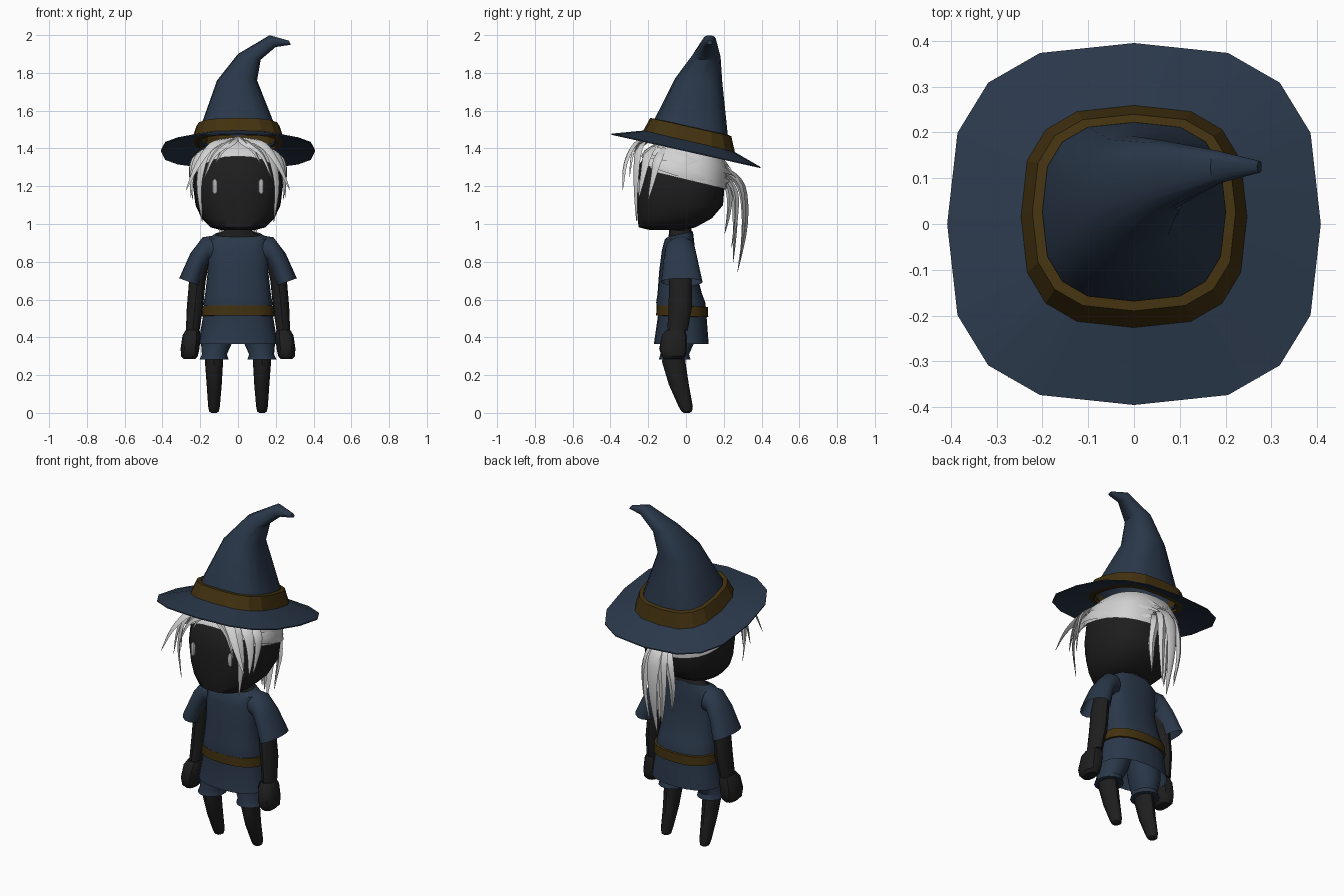
import bpy, bmesh, math
from mathutils import Vector, Euler


def material(name, rgb):
    m = bpy.data.materials.new(name)
    m.diffuse_color = (*rgb, 1)
    return m


NAVY = material("navy_cloth", (0.023, 0.039, 0.068))
BROWN = material("brown_leather", (0.055, 0.031, 0.005))
SKIN = material("dark_skin", (0.013, 0.013, 0.013))
HAIR = material("silver_hair", (0.64, 0.64, 0.64))
EYE = material("eye_grey", (0.45, 0.45, 0.45))


def finish(name, bm, mat, angle=35):
    bmesh.ops.recalc_face_normals(bm, faces=bm.faces)
    me = bpy.data.meshes.new(name)
    bm.to_mesh(me)
    bm.free()
    me.materials.append(mat)
    ob = bpy.data.objects.new(name, me)
    bpy.context.collection.objects.link(ob)
    bpy.ops.object.select_all(action='DESELECT')
    ob.select_set(True)
    bpy.context.view_layer.objects.active = ob
    bpy.ops.object.shade_smooth_by_angle(angle=math.radians(angle))
    return ob


def skin_rings(rings, caps=(True, True), closed=False):
    """Bridge lists of points into a tube."""
    bm = bmesh.new()
    rows = [[bm.verts.new(p) for p in r] for r in rings]
    n = len(rows[0])
    pairs = list(zip(rows, rows[1:])) + ([(rows[-1], rows[0])] if closed else [])
    for a, b in pairs:
        for i in range(n):
            bm.faces.new((a[i], a[(i + 1) % n], b[(i + 1) % n], b[i]))
    if caps[0]:
        bm.faces.new(rows[0])
    if caps[1]:
        bm.faces.new(rows[-1])
    return bm


def ring(x, y, z, rx, ry, ax=0, ay=0, p=2.0, n=16, side=1):
    """Superellipse section, tilted by ax and ay degrees."""
    rot = Euler((math.radians(ax), math.radians(ay), 0)).to_matrix()
    pts = []
    for i in range(n):
        c, s = math.cos(2 * math.pi * i / n), math.sin(2 * math.pi * i / n)
        v = rot @ Vector((rx * math.copysign(abs(c) ** (2 / p), c),
                          ry * math.copysign(abs(s) ** (2 / p), s), 0))
        pts.append(Vector(((v.x + x) * side, v.y + y, v.z + z)))
    return pts


def loft(name, mat, secs, p=2.0, n=16, side=1, caps=(True, True), closed=False, angle=35):
    """Tube through sections; an eighth section value overrides the squareness p."""
    rings = [ring(*s[:7], p=s[7] if len(s) > 7 else p, n=n, side=side) for s in secs]
    return finish(name, skin_rings(rings, caps, closed), mat, angle)


CENTRE = Vector((0, -0.03, 1.22))


def strand(name, pts, w, th=0.016, side=1, centre=CENTRE):
    """Flat tapered lock of hair along a smooth path."""
    P = [Vector((q[0] * side, q[1], q[2])) for q in pts]
    E = [2 * P[0] - P[1]] + P + [2 * P[-1] - P[-2]]
    path = []
    for i in range(1, len(E) - 2):
        a, b, c, d = E[i - 1:i + 3]
        for k in range(4):
            t = k / 4
            path.append(0.5 * (2 * b + (c - a) * t + (2 * a - 5 * b + 4 * c - d) * t * t
                               + (3 * b - a - 3 * c + d) * t ** 3))
    path.append(P[-1])
    rings, last = [], len(path) - 1
    for i, q in enumerate(path):
        u = i / last
        t = (path[min(i + 1, last)] - path[max(i - 1, 0)]).normalized()
        out = q - centre
        out = (out - t * out.dot(t)).normalized()
        b = t.cross(out)
        k = min(1, 0.5 + 1.5 * u) * max(0.03, (1 - u) ** 0.65)
        rings.append([q + b * w * k, q + out * th * k, q - b * w * k, q - out * th * k])
    return finish(name, skin_rings(rings), HAIR, 50)


# Hat: brim, band and bent cone
T = -12.6
loft("hat_brim", NAVY, [(0, 0.01, 1.455, 0.2, 0.2, T), (0, 0, 1.39, 0.408, 0.405, T),
                        (0, 0, 1.384, 0.408, 0.405, T), (0, 0.01, 1.443, 0.2, 0.2, T)],
     p=2.8, caps=(False, False), closed=True)
loft("hat_band", BROWN, [(0, 0.015, 1.435, 0.248, 0.25, T), (0, 0.025, 1.513, 0.222, 0.22, T),
                         (0, 0.027, 1.515, 0.2, 0.2, T), (0, 0.015, 1.425, 0.21, 0.21, T)],
     p=2.8, caps=(False, False), closed=True, angle=20)
loft("hat_cone", NAVY, [(0, 0.027, 1.47, 0.207, 0.207, T, 0, 2.8),
                        (0, 0.028, 1.515, 0.198, 0.198, T, 0, 2.8),
                        (-0.005, 0.068, 1.76, 0.106, 0.125, -6, 0),
                        (0.06, 0.105, 1.885, 0.062, 0.078, 0, 14),
                        (0.183, 0.124, 1.968, 0.035, 0.036, 0, 63),
                        (0.274, 0.125, 1.96, 0.012, 0.013, 0, 65)],
     p=2.3, caps=(False, True))

# Head
HEAD = [(0, -0.10, 0.968, 0.09, 0.09), (0, -0.10, 0.982, 0.145, 0.15), (0, -0.06, 1.03, 0.193, 0.197),
        (0, -0.032, 1.10, 0.225, 0.228), (0, -0.03, 1.20, 0.238, 0.234), (0, -0.025, 1.30, 0.23, 0.23),
        (0, -0.02, 1.38, 0.19, 0.19), (0, -0.02, 1.425, 0.12, 0.12), (0, -0.02, 1.44, 0.04, 0.04)]
loft("head", SKIN, HEAD, p=2.4, n=24, angle=60)

# Hair cap: enlarged upper skull trimmed along the hairline
bm = skin_rings([[CENTRE + (q - CENTRE) * 1.06 for q in ring(*s, p=2.4, n=24)] for s in HEAD[2:]],
                (False, True))
for co, no in (((0, 0, 1.235), (0, 0.24, 1)), ((0, -0.26, 1.385), (0, 0.17, 0.14))):
    bmesh.ops.bisect_plane(bm, geom=bm.verts[:] + bm.edges[:] + bm.faces[:], plane_co=co,
                           plane_no=no, clear_inner=True)
finish("hair_cap", bm, HAIR, 50)

# Fringe locks and side hair swept back, mirrored
FRINGE = [
    ([(0.03, -0.2, 1.45), (0.13, -0.27, 1.42), (0.21, -0.32, 1.32), (0.275, -0.335, 1.18)], 0.036),
    ([(0.06, -0.2, 1.44), (0.16, -0.25, 1.39), (0.205, -0.265, 1.22), (0.19, -0.262, 1.01)], 0.038),
    ([(0.1, -0.15, 1.42), (0.2, -0.2, 1.37), (0.24, -0.225, 1.27), (0.25, -0.25, 1.14)], 0.04),
    ([(0.01, -0.2, 1.45), (0.06, -0.26, 1.42), (0.13, -0.285, 1.36), (0.18, -0.3, 1.24)], 0.028),
    ([(0.0, -0.18, 1.46), (0.03, -0.25, 1.43), (0.08, -0.262, 1.39), (0.12, -0.262, 1.32)], 0.025),
    ([(0.17, -0.12, 1.4), (0.235, -0.15, 1.34), (0.25, -0.17, 1.26), (0.24, -0.2, 1.13)], 0.035)]
SWEPT = [
    ([(0.2, -0.2, 1.33), (0.248, -0.05, 1.29), (0.2, 0.13, 1.23), (0.0, 0.26, 1.23)], 0.045),
    ([(0.17, -0.18, 1.39), (0.225, 0.0, 1.34), (0.15, 0.17, 1.3), (0.0, 0.25, 1.26)], 0.05),
    ([(0.08, -0.15, 1.43), (0.12, 0.05, 1.41), (0.09, 0.17, 1.36), (0.0, 0.24, 1.29)], 0.05)]
# Ponytail locks on each side of the middle one
TAIL = [
    ([(0.02, 0.2, 1.27), (0.045, 0.285, 1.2), (0.06, 0.305, 1.02), (0.04, 0.285, 0.8)], 0.04),
    ([(0.02, 0.2, 1.26), (0.07, 0.26, 1.17), (0.095, 0.265, 1.03), (0.075, 0.24, 0.87)], 0.036),
    ([(0.01, 0.2, 1.24), (0.05, 0.23, 1.15), (0.07, 0.225, 1.05), (0.05, 0.205, 0.95)], 0.032)]
for side, tag in ((1, "right"), (-1, "left")):
    for kind, locks in (("fringe_lock", FRINGE), ("swept_hair", SWEPT), ("ponytail_lock", TAIL)):
        for i, (pts, w) in enumerate(locks):
            strand(f"{kind}_{tag}_{i + 1}", pts, w, 0.02 if kind == "ponytail_lock" else 0.015, side)
strand("ponytail_middle", [(0, 0.2, 1.3), (0, 0.295, 1.2), (0, 0.315, 1.0), (0, 0.272, 0.74)], 0.055, 0.025)
strand("ponytail_inner", [(0, 0.2, 1.26), (0, 0.255, 1.15), (0, 0.26, 1.0), (0, 0.25, 0.8)], 0.05, 0.025)

# Tunic, neck and belt
loft("neck", SKIN, [(0, -0.03, 0.88, 0.12, 0.06), (0, -0.03, 0.938, 0.117, 0.064, 12),
                    (0, -0.03, 0.965, 0.075, 0.06), (0, -0.04, 1.0, 0.07, 0.06)])
loft("tunic", NAVY, [(0, -0.025, 0.365, 0.21, 0.145), (0, -0.02, 0.52, 0.184, 0.128),
                     (0, -0.028, 0.585, 0.182, 0.13), (0, -0.033, 0.63, 0.174, 0.118),
                     (0, -0.045, 0.75, 0.16, 0.097), (0, -0.04, 0.86, 0.165, 0.088),
                     (0, -0.035, 0.92, 0.168, 0.077), (0, -0.03, 0.946, 0.122, 0.068, 12)],
     p=2.4, n=20, caps=(False, False), angle=45)
loft("belt", BROWN, [(0, -0.02, 0.51, 0.18, 0.125, -2), (0, -0.02, 0.512, 0.196, 0.138, -2),
                     (0, -0.02, 0.565, 0.193, 0.136, -2), (0, -0.02, 0.567, 0.178, 0.122, -2)],
     p=2.4, n=20, caps=(False, False), closed=True)

# Paired parts
for side, tag in ((1, "right"), (-1, "left")):
    loft(f"eye_{tag}", EYE, [(0.123, -0.248, 1.16, 0.006, 0.005), (0.123, -0.247, 1.17, 0.015, 0.009),
                             (0.123, -0.247, 1.225, 0.015, 0.009), (0.123, -0.247, 1.238, 0.006, 0.005)],
         n=8, side=side)
    loft(f"sleeve_{tag}", NAVY, [(0.13, -0.03, 0.868, 0.07, 0.07, 0, -82), (0.17, -0.03, 0.864, 0.068, 0.08, 0, -75),
                                 (0.212, -0.028, 0.80, 0.06, 0.092, 0, -48),
                                 (0.255, -0.022, 0.692, 0.06, 0.11, 0, -20)],
         side=side, caps=(True, False), angle=45)
    loft(f"arm_{tag}", SKIN, [(0.18, -0.035, 0.85, 0.04, 0.05), (0.215, -0.03, 0.70, 0.044, 0.06),
                              (0.228, -0.03, 0.56, 0.043, 0.062), (0.24, -0.045, 0.435, 0.036, 0.054)],
         n=12, side=side)
    loft(f"hand_{tag}", SKIN, [(0.24, -0.055, 0.44, 0.036, 0.05), (0.246, -0.062, 0.41, 0.048, 0.066),
                               (0.254, -0.068, 0.34, 0.05, 0.074), (0.257, -0.066, 0.3, 0.044, 0.064),
                               (0.256, -0.066, 0.284, 0.03, 0.05)],
         p=2.5, n=12, side=side)
    loft(f"shorts_{tag}", NAVY, [(0.09, -0.035, 0.48, 0.09, 0.1), (0.112, -0.045, 0.38, 0.085, 0.092),
                                 (0.125, -0.06, 0.31, 0.066, 0.076), (0.127, -0.06, 0.282, 0.077, 0.084),
                                 (0.127, -0.06, 0.284, 0.05, 0.06)], side=side)
    loft(f"leg_{tag}", SKIN, [(0.127, -0.06, 0.33, 0.05, 0.06), (0.127, -0.065, 0.27, 0.048, 0.062),
                              (0.126, -0.038, 0.15, 0.04, 0.053), (0.127, -0.002, 0.035, 0.031, 0.038),
                              (0.127, 0.004, 0.008, 0.026, 0.028), (0.127, 0.004, 0.0, 0.014, 0.016)],
         n=12, side=side)
